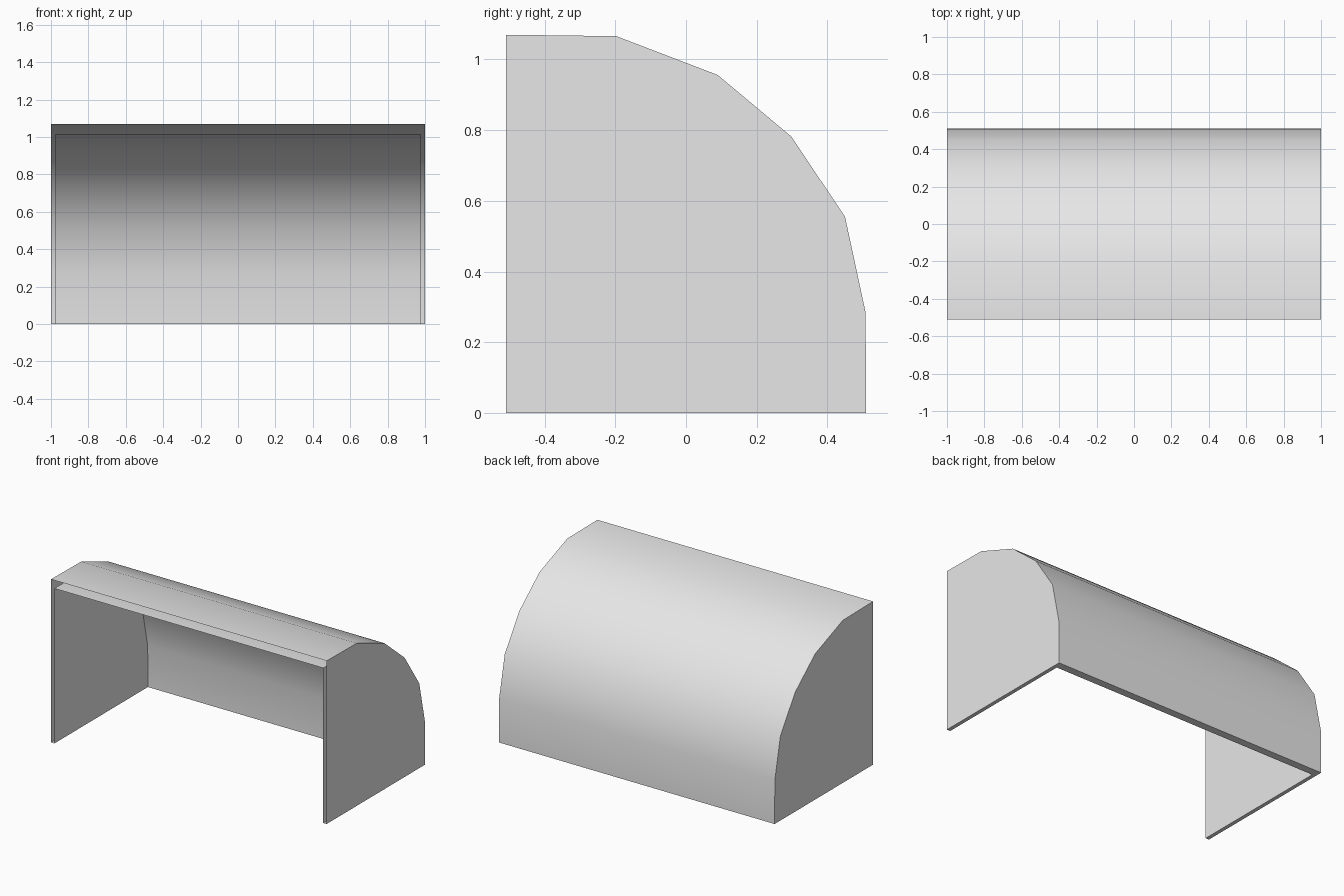
import bpy, bmesh, math

cube = bpy.data.objects.get("Cube")
if cube:
    bpy.data.objects.remove(cube, do_unlink=True)

grey = bpy.data.materials.new("plain grey")
grey.use_nodes = True
COLOUR = (0.8, 0.8, 0.8, 1)
grey.diffuse_color = COLOUR
grey.node_tree.nodes["Principled BSDF"].inputs["Base Color"].default_value = COLOUR

FRONT = -0.51
INNER_X, INNER_SCALE = 0.975, 0.95
# side outline (y, z) from the roof front, over the curve, down the back
OUTLINE = [(FRONT, 1.07), (-0.197, 1.066), (0.09, 0.956), (0.298, 0.782),
           (0.45, 0.555), (0.508, 0.285), (0.51, 0)]


def shell(bm, half_width, scale):
    """Curved roof and back with two end walls, open at the front and bottom."""
    rows = []
    for x in (-half_width, half_width):
        row = [bm.verts.new((x, FRONT + (y - FRONT) * scale, z * scale)) for y, z in OUTLINE]
        row.append(bm.verts.new((x, FRONT, 0)))
        bm.faces.new(row)
        rows.append(row)
    left, right = rows
    for i in range(len(OUTLINE) - 1):
        bm.faces.new((left[i], left[i + 1], right[i + 1], right[i]))
    return [left[-1], left[-2], right[-2], right[-1]]


# outer and inner skins, joined by a rim along the ground
bm = bmesh.new()
outer = shell(bm, 1, 1)
inner = shell(bm, INNER_X, INNER_SCALE)
for i in range(3):
    bm.faces.new((outer[i], outer[i + 1], inner[i + 1], inner[i]))
bmesh.ops.recalc_face_normals(bm, faces=bm.faces)
mesh = bpy.data.meshes.new("curved_canopy")
bm.to_mesh(mesh)
bm.free()
mesh.materials.append(grey)

canopy = bpy.data.objects.new("curved_canopy", mesh)
bpy.context.collection.objects.link(canopy)
bpy.context.view_layer.objects.active = canopy
canopy.select_set(True)
bpy.ops.object.shade_smooth_by_angle(angle=math.radians(40))
